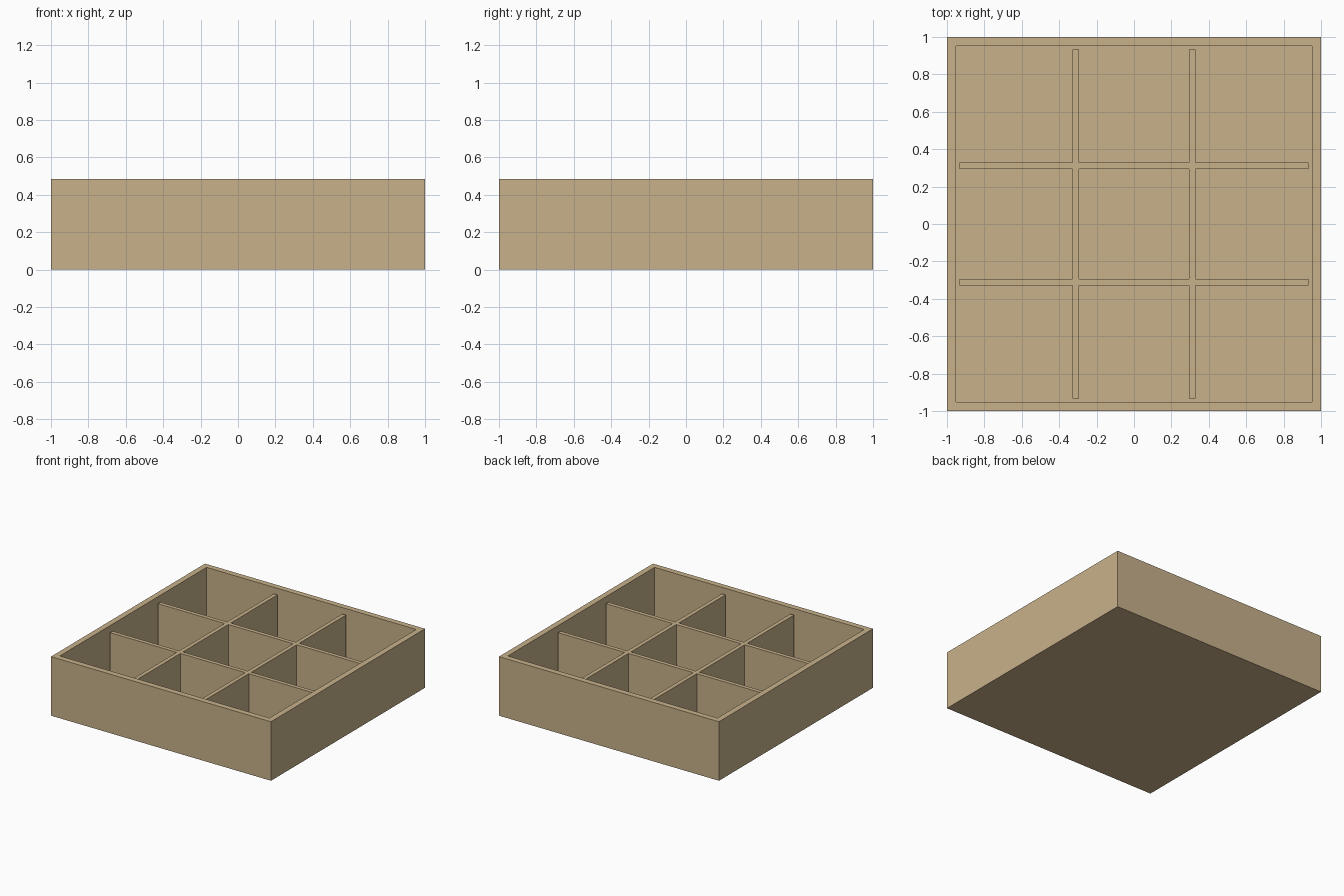
import bpy, bmesh

if "Cube" in bpy.data.objects:
    bpy.data.objects.remove(bpy.data.objects["Cube"])

H, WALL, FLOOR = 0.485, 0.067, 0.067
INNER = 1 - WALL                 # half-width of the inside
DIV_T, DIV_TOP = 0.033, 0.443    # divider thickness and top height

wood = bpy.data.materials.new("tan_wood")
wood.diffuse_color = (0.578, 0.440, 0.258, 1)
wood.use_nodes = True
wood.node_tree.nodes["Principled BSDF"].inputs["Base Color"].default_value = wood.diffuse_color


def finish(name, bm):
    bmesh.ops.recalc_face_normals(bm, faces=bm.faces)
    mesh = bpy.data.meshes.new(name)
    bm.to_mesh(mesh)
    bm.free()
    mesh.materials.append(wood)
    obj = bpy.data.objects.new(name, mesh)
    bpy.context.collection.objects.link(obj)
    return obj


# Open tray: a box with its top inset and pushed down to the floor
bm = bmesh.new()
bmesh.ops.create_cube(bm, size=2)
for v in bm.verts:
    v.co.z = H if v.co.z > 0 else 0
bm.normal_update()
top = max(bm.faces, key=lambda f: f.calc_center_median().z)
bmesh.ops.inset_region(bm, faces=[top], thickness=WALL)
well = bmesh.ops.extrude_discrete_faces(bm, faces=[top])["faces"][0]
for v in well.verts:
    v.co.z = FLOOR
finish("tray", bm)

# Divider lattice: grid with the nine compartments left out, extruded upward
c, t = INNER / 3, DIV_T / 2
cuts = [-INNER, -c - t, -c + t, c - t, c + t, INNER]
bm = bmesh.new()
pts = [[bm.verts.new((x, y, FLOOR)) for y in cuts] for x in cuts]
for i in range(5):
    for j in range(5):
        if i % 2 or j % 2:
            bm.faces.new((pts[i][j], pts[i + 1][j], pts[i + 1][j + 1], pts[i][j + 1]))
bm.verts.ensure_lookup_table()
bmesh.ops.delete(bm, geom=[v for v in bm.verts if not v.link_faces], context='VERTS')
up = bmesh.ops.extrude_face_region(bm, geom=bm.faces[:], use_keep_orig=True)["geom"]
bmesh.ops.translate(bm, vec=(0, 0, DIV_TOP - FLOOR),
                    verts=[g for g in up if isinstance(g, bmesh.types.BMVert)])
finish("divider_lattice", bm)
